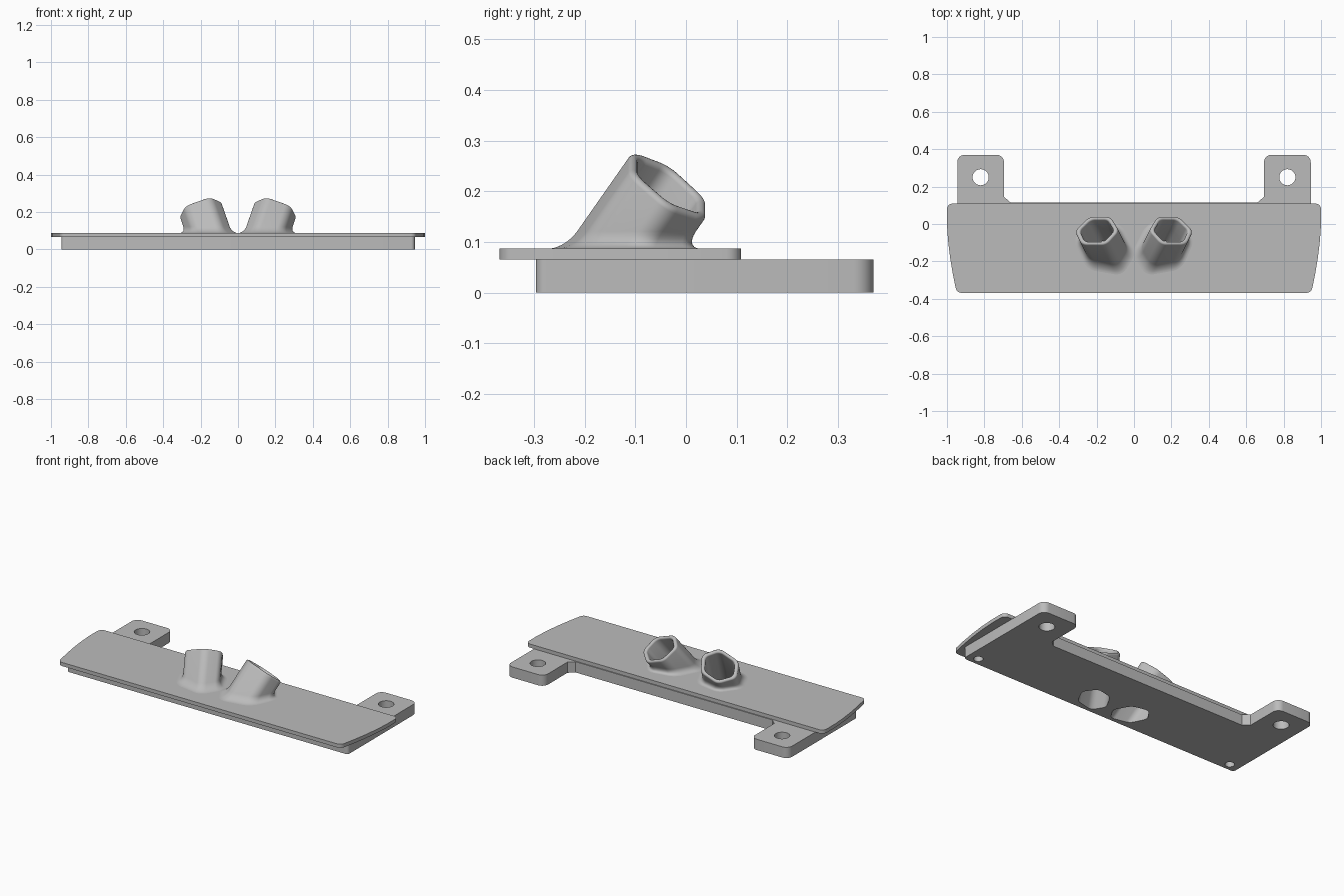
import bpy, bmesh, math
from mathutils import Vector

old = bpy.data.objects.get("Cube")
if old:
    bpy.data.objects.remove(old, do_unlink=True)

grey = bpy.data.materials.new("light_grey")
grey.use_nodes = True
grey.diffuse_color = (0.5, 0.5, 0.5, 1)
grey.node_tree.nodes["Principled BSDF"].inputs["Base Color"].default_value = (0.5, 0.5, 0.5, 1)


def rounded(corners, steps=8):
    """Round each (x, y, radius) corner of a closed outline."""
    out, n = [], len(corners)
    for i, (x, y, r) in enumerate(corners):
        p = Vector((x, y))
        if r == 0:
            out.append(p)
            continue
        a = (Vector(corners[i - 1][:2]) - p).normalized()
        b = (Vector(corners[(i + 1) % n][:2]) - p).normalized()
        half = a.angle(b) / 2
        centre = p + (a + b).normalized() * (r / math.sin(half))
        start = p + a * (r / math.tan(half)) - centre
        end = p + b * (r / math.tan(half)) - centre
        turn = start.angle_signed(end)
        for k in range(steps + 1):
            t = -turn * k / steps
            c, s = math.cos(t), math.sin(t)
            out.append(centre + Vector((start.x * c - start.y * s, start.x * s + start.y * c)))
    return out


def loft(name, rings, closed=False):
    """Skin rings of points; cap the ends, or join last ring to first."""
    bm = bmesh.new()
    vs = [[bm.verts.new(p) for p in ring] for ring in rings]
    n = len(vs[0])
    pairs = list(zip(vs, vs[1:])) + ([(vs[-1], vs[0])] if closed else [])
    for lo, hi in pairs:
        for i in range(n):
            j = (i + 1) % n
            bm.faces.new((lo[i], lo[j], hi[j], hi[i]))
    if not closed:
        bm.faces.new(vs[0])
        bm.faces.new(vs[-1])
    bmesh.ops.recalc_face_normals(bm, faces=bm.faces)
    mesh = bpy.data.meshes.new(name)
    bm.to_mesh(mesh)
    bm.free()
    mesh.materials.append(grey)
    ob = bpy.data.objects.new(name, mesh)
    bpy.context.collection.objects.link(ob)
    return ob


def slab(name, outline, z0, z1):
    return loft(name, [[(p.x, p.y, z) for p in outline] for z in (z0, z1)])


def peg(x, y, r, z0, z1):
    ring = [Vector((x + r * math.cos(k * math.tau / 40), y + r * math.sin(k * math.tau / 40)))
            for k in range(40)]
    return slab("hole_cutter", ring, z0, z1)


def select(ob):
    bpy.ops.object.select_all(action='DESELECT')
    ob.select_set(True)
    bpy.context.view_layer.objects.active = ob


def cut(ob, cutters):
    select(ob)
    for c in cutters:
        mod = ob.modifiers.new("hole", 'BOOLEAN')
        mod.operation, mod.solver, mod.object = 'DIFFERENCE', 'EXACT', c
        bpy.ops.object.modifier_apply(modifier=mod.name)


def smooth(ob):
    select(ob)
    bpy.ops.object.shade_smooth_by_angle(angle=math.radians(35))


def mirrored(half):
    """Complete a right-hand half outline, listed front to back."""
    return half + [(-x, y, r) for x, y, r in reversed(half)]


# Plates
TOP, MID = 0.087, 0.065
base = slab("base_plate", rounded(mirrored([
    (0.945, -0.296, 0.02), (0.945, 0.37, 0.04), (0.695, 0.37, 0.04),
    (0.695, 0.145, 0), (0.66, 0.115, 0)])), 0, MID)
cover = slab("cover_plate", rounded(mirrored([
    (0.948, -0.368, 0.03), (0.968, -0.27, 0), (0.983, -0.18, 0), (0.994, -0.09, 0),
    (1.0, 0.0, 0), (1.0, 0.109, 0.03)])), MID, TOP)

# Angled sockets
axis = Vector((0.35, 0.7, 1)).normalized()
across = Vector((0, 1, 0)).cross(axis).normalized()
slope = axis.cross(across)
rim = Vector((0.2, -0.033, 0.212))
section = rounded([(-0.07, -0.09, 0.055), (0.07, -0.09, 0.055), (0.125, 0.0, 0.04),
                   (0.06, 0.09, 0.055), (-0.06, 0.09, 0.055), (-0.125, 0.0, 0.04)])
BORE = 0.78


def rim_ring(scale, lift):
    return [rim + across * p.x * scale + slope * p.y * scale + axis * lift for p in section]


def level_ring(scale, z, flare=0.0):
    """Slide the section down its axis to a level plane, widened by flare."""
    pts = [q + axis * ((z - q.z) / axis.z) for q in rim_ring(scale, 0)]
    mid = sum(pts, Vector()) / len(pts)
    return [q + (q - mid).normalized() * flare for q in pts]


FILLET = 0.034
skirt = []
for k in range(8):
    a = k / 7 * math.pi / 2
    skirt.append(level_ring(1, TOP + FILLET * (1 - math.cos(a)), FILLET * (1 - math.sin(a))))
lip = []
for k in range(9):
    a = k / 8 * math.pi
    mid, wide = (1 + BORE) / 2, (1 - BORE) / 2
    lip.append(rim_ring(mid + wide * math.cos(a), 0.011 * math.sin(a) - 0.011))
shell = [level_ring(1, TOP - 0.004, FILLET)] + skirt + lip + [level_ring(BORE, TOP - 0.004)]

bores = []
for side, s in (("left", 1), ("right", -1)):
    flip = lambda rings: [[(s * q.x, q.y, q.z) for q in ring] for ring in rings]
    smooth(loft(side + "_socket", flip(shell), closed=True))
    bores.append(loft("bore_cutter", flip([level_ring(BORE, -0.03), level_ring(BORE, 0.12)])))

# Screw holes in the tabs, blind holes at the front corners
pegs = []
for s in (1, -1):
    pegs.append(peg(s * 0.82, 0.25, 0.043, -0.05, 0.15))
    pegs.append(peg(s * 0.88, -0.25, 0.026, -0.05, MID - 0.01))
cut(base, bores + pegs)
cut(cover, bores)
for ob in (base, cover):
    smooth(ob)
for c in bores + pegs:
    bpy.data.objects.remove(c, do_unlink=True)
